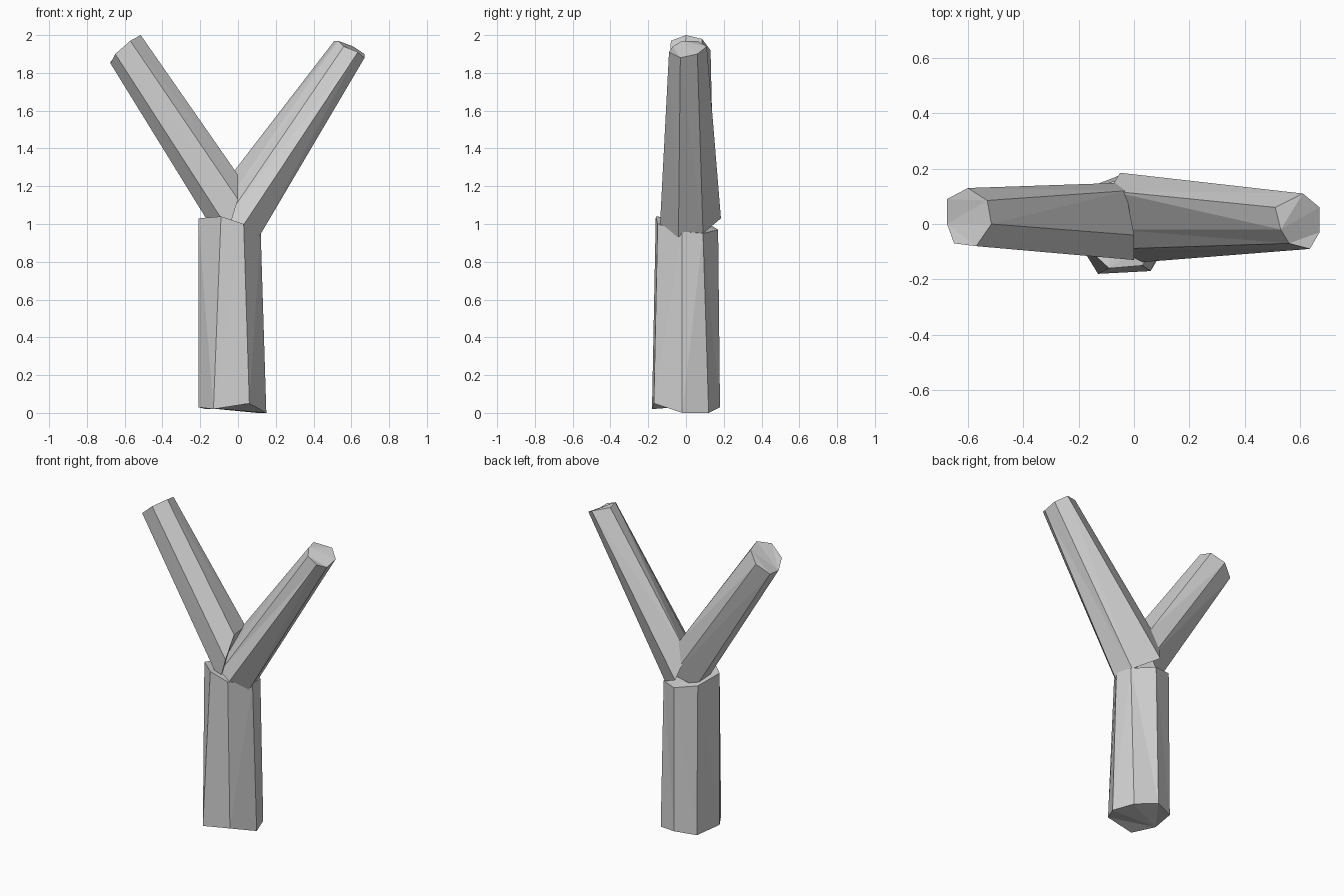
import bpy
import bmesh

# Remove only the default cube
default_cube = bpy.data.objects.get("Cube")
if default_cube:
    bpy.data.objects.remove(default_cube, do_unlink=True)


def make_material(name, colour):
    material = bpy.data.materials.new(name)
    material.use_nodes = True
    material.diffuse_color = colour
    material.node_tree.nodes["Principled BSDF"].inputs["Base Color"].default_value = colour
    return material


def make_branch(name, base_section, end_section, material):
    """Loft a rough-hewn, flat-faced log between two seven-sided sections."""
    bm = bmesh.new()
    base = [bm.verts.new(point) for point in base_section]
    end = [bm.verts.new(point) for point in end_section]
    count = len(base)
    for i in range(count):
        following = (i + 1) % count
        bm.faces.new((base[i], base[following], end[following], end[i]))
    bm.faces.new(list(reversed(base)))
    bm.faces.new(end)
    # Split the slightly twisted sides and caps into flat facets
    bmesh.ops.triangulate(bm, faces=bm.faces[:], quad_method="SHORT_EDGE")
    bmesh.ops.recalc_face_normals(bm, faces=bm.faces[:])
    mesh = bpy.data.meshes.new(name)
    bm.to_mesh(mesh)
    bm.free()
    mesh.materials.append(material)
    branch = bpy.data.objects.new(name, mesh)
    bpy.context.collection.objects.link(branch)
    return branch


plain_grey = make_material("plain_grey", (0.64, 0.64, 0.64, 1))

# Upright trunk
trunk_foot = [(-.13, -.18, .02), (.06, -.17, .05), (.15, -.02, 0), (.1, .12, 0),
              (-.04, .18, .03), (-.17, .13, .02), (-.21, -.05, .03)]
trunk_head = [(-.09, -.16, 1.04), (.03, -.15, 1), (.12, -.02, .96), (.1, .09, .95),
              (-.03, .17, .97), (-.17, .12, 1), (-.21, -.05, 1.03)]
make_branch("trunk", trunk_foot, trunk_head, plain_grey)

# Fork arm leaning to the left (+x)
left_root = [(-.09, .12, 1.19), (-.05, .185, 1.03), (.09, .09, .95), (.11, -.04, .93),
             (0, -.14, .95), (-.06, -.09, 1.03), (-.07, -.02, 1.1)]
left_tip = [(.51, .06, 1.97), (.61, .11, 1.94), (.67, .06, 1.9), (.67, -.03, 1.88),
            (.635, -.09, 1.91), (.56, -.07, 1.94), (.53, -.02, 1.97)]
make_branch("left_arm", left_root, left_tip, plain_grey)

# Fork arm leaning to the right (-x)
right_root = [(0, -.04, 1.26), (-.03, .12, 1.25), (-.01, .15, 1.04), (-.13, .08, .97),
              (-.12, -.02, .95), (-.05, -.12, .97), (0, -.13, 1.13)]
right_tip = [(-.515, 0, 2), (-.53, .085, 1.98), (-.6, .13, 1.92), (-.675, .09, 1.86),
             (-.675, 0, 1.85), (-.65, -.07, 1.9), (-.57, -.08, 1.97)]
make_branch("right_arm", right_root, right_tip, plain_grey)
